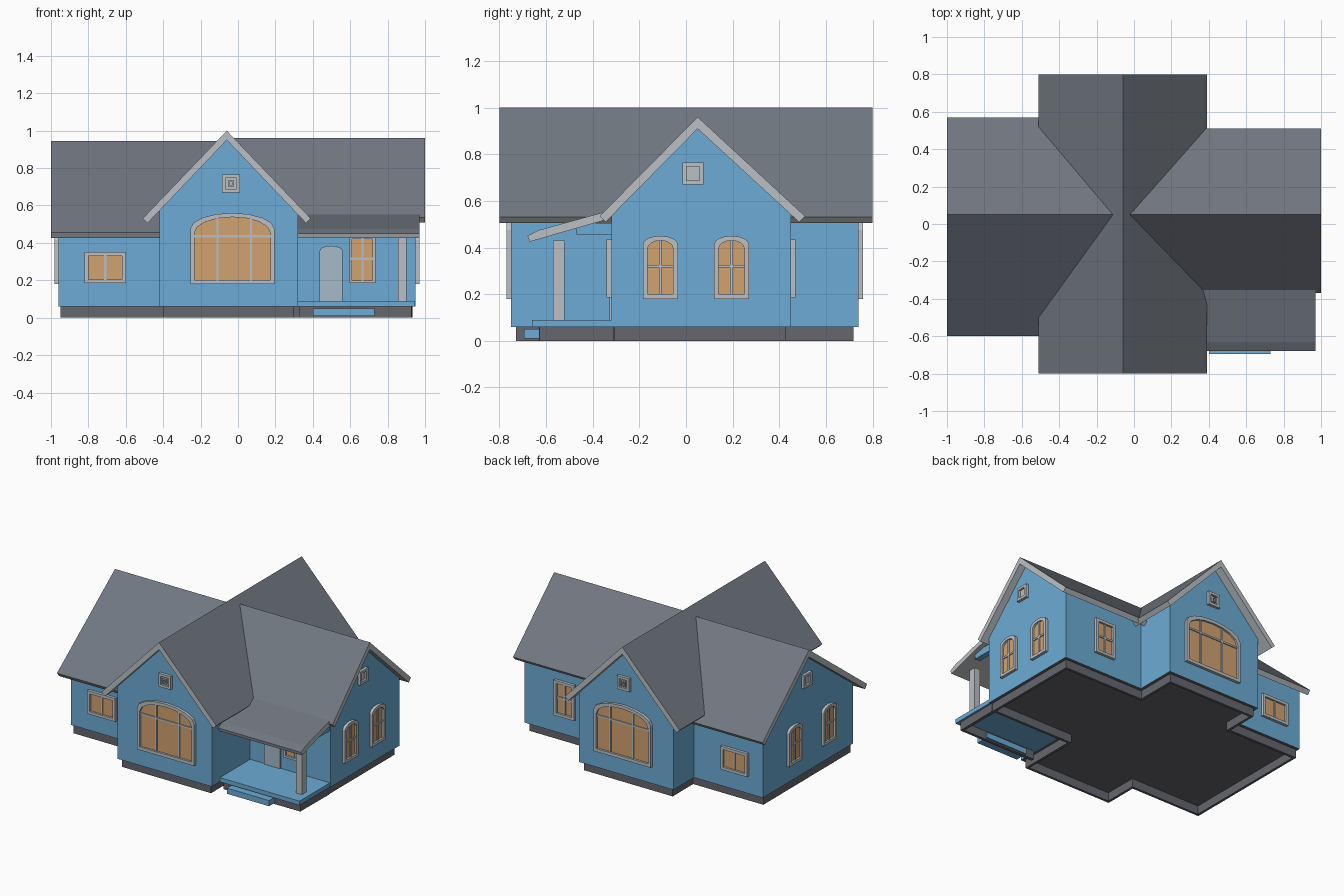
import bpy, bmesh, math

if "Cube" in bpy.data.objects:
    bpy.data.objects.remove(bpy.data.objects["Cube"])


def material(name, rgb):
    m = bpy.data.materials.new(name)
    m.diffuse_color = (*rgb, 1)
    m.use_nodes = True
    m.node_tree.nodes["Principled BSDF"].inputs["Base Color"].default_value = m.diffuse_color
    return m


BLUE = material("blue siding", (0.15, 0.41, 0.66))
ROOF = material("grey roof", (0.165, 0.185, 0.22))
TRIM = material("pale trim", (0.50, 0.53, 0.56))
PANE = material("amber glass", (0.64, 0.36, 0.16))
BASE = material("foundation grey", (0.13, 0.135, 0.155))
DOOR = material("pale door", (0.38, 0.49, 0.58))


def finish(name, bm, mats, rule=None):
    bmesh.ops.recalc_face_normals(bm, faces=bm.faces)
    bm.normal_update()
    if rule:
        for f in bm.faces:
            f.material_index = rule(f)
    me = bpy.data.meshes.new(name)
    bm.to_mesh(me)
    bm.free()
    for m in mats:
        me.materials.append(m)
    ob = bpy.data.objects.new(name, me)
    bpy.context.collection.objects.link(ob)
    return ob


def prism(name, prof, axis, a, b, mats, rule=None):
    """Extrude a (horizontal, z) profile along axis; b may depend on z."""
    bm = bmesh.new()
    end = b if callable(b) else (lambda z: b)

    def pt(h, z, d):
        return bm.verts.new((d, h, z) if axis == "x" else (h, d, z))

    A = [pt(h, z, a) for h, z in prof]
    B = [pt(h, z, end(z)) for h, z in prof]
    n = len(prof)
    bm.faces.new(A)
    bm.faces.new(B[::-1])
    for i in range(n):
        bm.faces.new((A[i], B[i], B[(i + 1) % n], A[(i + 1) % n]))
    return finish(name, bm, mats, rule)


def box(name, x0, x1, y0, y1, z0, z1, mat):
    return prism(name, [(x0, z0), (x1, z0), (x1, z1), (x0, z1)], "y", y0, y1, [mat])


def chevron(left, apex, right, t=0.036):
    """Gable roof profile, ends cut square to each slope."""
    def tip(e):
        s = (apex[1] - e[1]) / abs(apex[0] - e[0])
        k = t / math.hypot(1, s)
        sign = 1 if apex[0] > e[0] else -1
        return (e[0] + sign * s * k, e[1] - k)
    return [left, apex, right, tip(right), (apex[0], apex[1] - t * 1.4), tip(left)]


def roof_rule(f):
    return 0 if f.normal.z > 0.2 else 1


def wall_rule(f):
    return 1 if f.normal.z < -0.9 else 0


# Roofs: main gable runs front to back, wings run into it along the valleys
RX, SL = -0.06, 1.044
prism("main_roof", chevron((-0.51, 0.53), (RX, 1.0), (0.39, 0.53)), "y", -0.8, 0.8,
      [ROOF, TRIM], roof_rule)
prism("left_wing_roof", chevron((-0.60, 0.455), (0.05, 0.945), (0.57, 0.485)), "x", -1.0,
      lambda z: max(RX - (1 - z) / SL + 0.01, -0.41), [ROOF, TRIM], roof_rule)
prism("right_wing_roof", chevron((-0.37, 0.535), (0.05, 0.96), (0.51, 0.535)), "x", 1.0,
      lambda z: min(RX + (1 - z) / SL - 0.01, 0.31), [ROOF, TRIM], roof_rule)
prism("porch_roof", [(-0.34, 0.555), (-0.63, 0.475), (-0.68, 0.45), (-0.67, 0.425), (-0.34, 0.52)],
      "x", 0.32, 0.97, [ROOF, TRIM], roof_rule)


# Walls
def walls(name, h0, h1, eave0, eave1, apex, axis, a, b):
    prism(name, [(h0, 0.06), (h1, 0.06), (h1, eave1), apex, (h0, eave0)], axis, a, b,
          [BLUE, BASE], wall_rule)


walls("main_walls", -0.42, 0.32, 0.585, 0.565, (RX, 0.955), "y", -0.75, 0.74)
walls("left_wing_walls", -0.50, 0.51, 0.49, 0.50, (0.05, 0.90), "x", -0.96, -0.42)
walls("right_wing_walls", -0.32, 0.45, 0.54, 0.545, (0.05, 0.915), "x", 0.95, 0.32)


# Foundation skirts, open underneath
def skirt(name, pts, closed):
    bm = bmesh.new()
    lo = [bm.verts.new((x, y, 0)) for x, y in pts]
    hi = [bm.verts.new((x, y, 0.06)) for x, y in pts]
    n = len(pts)
    for i in range(n if closed else n - 1):
        j = (i + 1) % n
        bm.faces.new((lo[i], lo[j], hi[j], hi[i]))
    ob = finish(name, bm, [BASE])
    s = ob.modifiers.new("thickness", "SOLIDIFY")
    s.thickness = 0.025
    s.offset = 0


skirt("foundation", [(-0.39, -0.72), (0.29, -0.72), (0.29, -0.30), (0.92, -0.30), (0.92, 0.42),
                     (0.29, 0.42), (0.29, 0.71), (-0.39, 0.71), (-0.39, 0.48), (-0.94, 0.48),
                     (-0.94, -0.48), (-0.39, -0.48)], True)
skirt("porch_foundation", [(0.33, -0.62), (0.92, -0.62), (0.92, -0.31)], False)

# Porch
box("porch_floor", 0.32, 0.945, -0.66, -0.32, 0.06, 0.09, BLUE)
box("porch_step", 0.40, 0.73, -0.695, -0.60, 0.01, 0.05, BLUE)
box("porch_post", 0.855, 0.90, -0.57, -0.52, 0.09, 0.43, TRIM)
box("porch_beam", 0.90, 0.94, -0.47, -0.32, 0.455, 0.505, BLUE)


# Windows: framed openings with optional arched head and glazing bars
def outline(u0, u1, z0, z1, rise):
    pts = [(u0, z0), (u1, z0)]
    if not rise:
        return pts + [(u1, z1), (u0, z1)]
    c, r = (u0 + u1) / 2, (u1 - u0) / 2
    for i in range(9):
        a = math.pi * i / 8
        pts.append((c + r * math.cos(a), z1 - rise + rise * math.sin(a)))
    return pts


def window(name, side, d, u0, u1, z0, z1, rise=0, vbars=(), hbars=(), f=0.02, glass=PANE):
    axis, s = side[1], (-1 if side[0] == "-" else 1)

    def place(bm, u, z, o):
        p = d + s * o
        return bm.verts.new((p, u, z) if axis == "x" else (u, p, z))

    prism(name + "_pane", outline(u0 + f / 2, u1 - f / 2, z0 + f / 2, z1 - f / 2, rise),
          axis, d, d + s * 0.006, [glass])
    bm = bmesh.new()
    loops = []
    for k, o in ((0, 0), (0, 0.02), (f, 0.02), (f, 0)):
        loops.append([place(bm, u, z, o)
                      for u, z in outline(u0 + k, u1 - k, z0 + k, z1 - k, rise)])
    n = len(loops[0])
    for q in range(4):
        A, B = loops[q], loops[(q + 1) % 4]
        for i in range(n):
            j = (i + 1) % n
            bm.faces.new((A[i], A[j], B[j], B[i]))
    finish(name + "_frame", bm, [TRIM])
    w = 0.006
    rects = [(v - w, v + w, z0 + f, z1 - f) for v in vbars]
    rects += [(u0 + f, u1 - f, h - w, h + w) for h in hbars]
    for a, b, c, e in rects:
        prism(name + "_bar", [(a, c), (b, c), (b, e), (a, e)], axis, d, d + s * 0.013, [TRIM])


for label, side, d in (("front", "-y", -0.75), ("back", "+y", 0.74)):
    window(label + "_arched_window", side, d, -0.255, 0.195, 0.18, 0.56, 0.085,
           (-0.11, 0.07), (0.435,), 0.022)
    window(label + "_vent", side, d, -0.085, 0.01, 0.67, 0.765, f=0.018, glass=TRIM)
    window(label + "_vent_core", side, d, -0.052, -0.023, 0.70, 0.735, f=0.008, glass=BASE)
for label, side, d, centres in (("right", "+x", 0.95, (-0.11, 0.195)),
                                ("left", "-x", -0.96, (-0.22, 0.165))):
    for c in centres:
        window(label + "_gable_window", side, d, c - 0.075, c + 0.075, 0.18, 0.45, 0.035,
               (c,), (0.32,))
    window(label + "_vent", side, d, -0.015, 0.075, 0.67, 0.765, f=0.018, glass=TRIM)
window("left_front_window", "-y", -0.50, -0.82, -0.60, 0.185, 0.35, 0, (-0.71,))
window("left_back_window", "+y", 0.51, -0.85, -0.64, 0.185, 0.35, 0, (-0.745,))
window("porch_window", "-y", -0.32, 0.595, 0.735, 0.185, 0.435, 0, (0.665,), (0.315,), 0.015)
window("right_back_window", "+y", 0.45, 0.55, 0.71, 0.185, 0.435, 0, (0.63,), (0.315,))

# Front door on the porch
prism("front_door", outline(0.435, 0.56, 0.09, 0.385, 0.03), "y", -0.32, -0.329, [DOOR])
